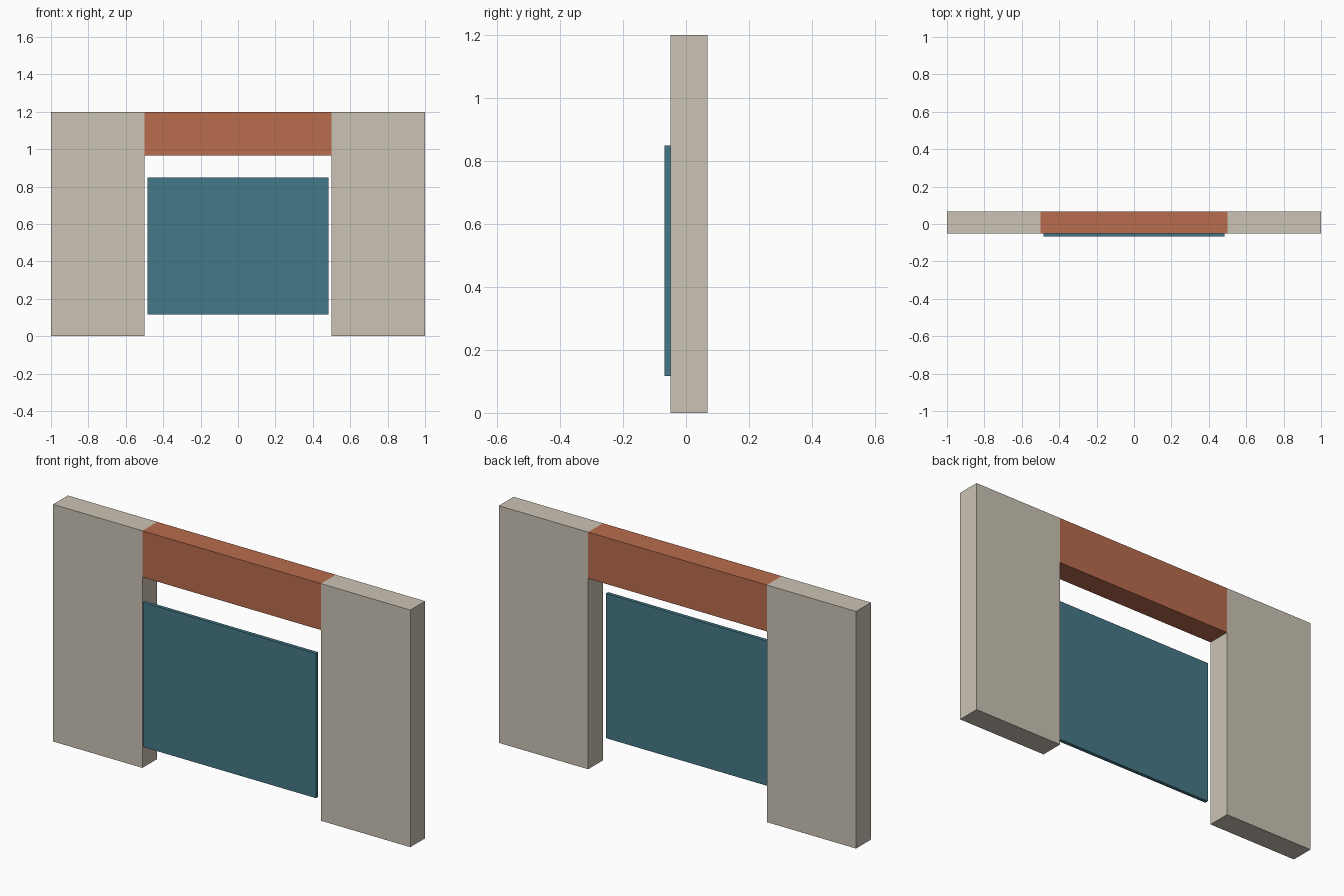
import bpy

if "Cube" in bpy.data.objects:
    bpy.data.objects.remove(bpy.data.objects["Cube"])


def material(name, rgb):
    mat = bpy.data.materials.new(name)
    mat.diffuse_color = (*rgb, 1)
    mat.use_nodes = True
    mat.node_tree.nodes["Principled BSDF"].inputs["Base Color"].default_value = mat.diffuse_color
    return mat


def box(name, xs, ys, zs, mat):
    """Box spanning the given (min, max) range on each axis."""
    spans = (xs, ys, zs)
    bpy.ops.mesh.primitive_cube_add(size=1, location=[(a + b) / 2 for a, b in spans])
    obj = bpy.context.object
    obj.name = name
    obj.scale = [b - a for a, b in spans]
    bpy.ops.object.transform_apply(location=False, rotation=False, scale=True)
    obj.data.materials.append(mat)
    return obj


stone = material("stone", (0.60, 0.55, 0.46))
brick = material("brick", (0.48, 0.15, 0.075))
teal = material("teal", (0.06, 0.19, 0.245))

WALL_Y = (-0.05, 0.068)
HEIGHT = 1.2

# Wall piers either side of the opening
for side, xs in (("left", (-1, -0.5)), ("right", (0.5, 1))):
    box(f"wall_pier_{side}", xs, WALL_Y, (0, HEIGHT), stone)

# Lintel bridging the opening
box("lintel", (-0.5, 0.5), WALL_Y, (0.965, HEIGHT), brick)

# Thin door panel standing just in front of the opening
box("door_panel", (-0.484, 0.484), (-0.068, -0.05), (0.117, 0.849), teal)
